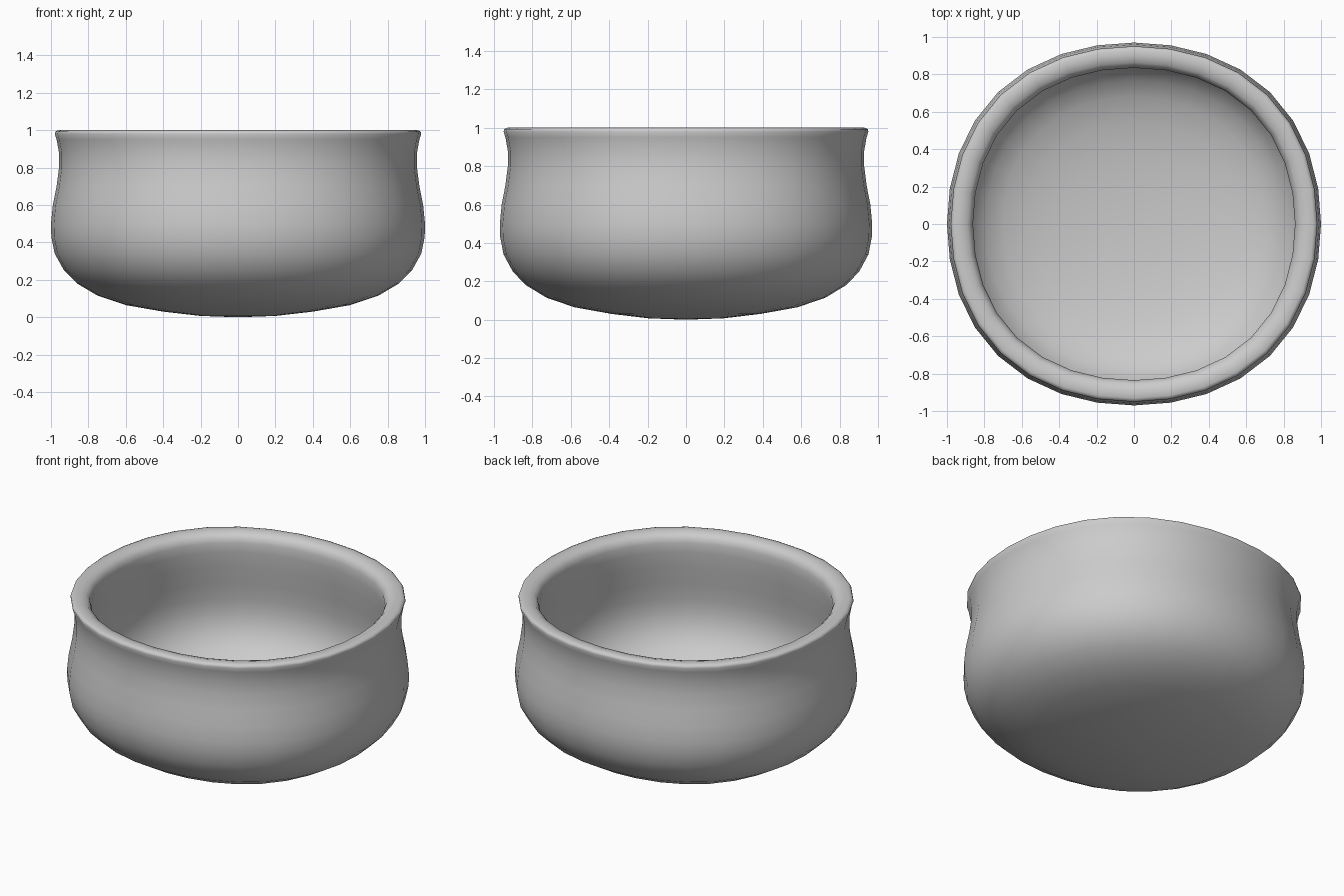
import bpy, bmesh
from math import cos, sin, tau

if "Cube" in bpy.data.objects:
    bpy.data.objects.remove(bpy.data.objects["Cube"])

SEGMENTS = 32
Y_SCALE = 0.97

# Profile (radius, height): outside from the base up, over the rim, down inside
profile = [
    (0.2, 0.007), (0.4, 0.03), (0.6, 0.065), (0.75, 0.115), (0.86, 0.18),
    (0.93, 0.25), (0.98, 0.34), (0.998, 0.43), (1.0, 0.5), (0.99, 0.6),
    (0.97, 0.7), (0.957, 0.8), (0.957, 0.88), (0.97, 0.95), (0.98, 0.98),
    (0.976, 0.993), (0.96, 1.0), (0.925, 1.0), (0.89, 0.99), (0.87, 0.97),
    (0.861, 0.94), (0.862, 0.88), (0.873, 0.78), (0.893, 0.66), (0.908, 0.55),
    (0.908, 0.47), (0.893, 0.39), (0.855, 0.31), (0.79, 0.24), (0.7, 0.19),
    (0.56, 0.145), (0.38, 0.115), (0.2, 0.1),
]

bm = bmesh.new()


def ring(radius, z):
    """One slightly squared oval ring of the bowl."""
    verts = []
    for i in range(SEGMENTS):
        a = tau * i / SEGMENTS
        r = radius * (1 + 0.014 * (1 - cos(4 * a)))
        verts.append(bm.verts.new((r * cos(a), r * sin(a) * Y_SCALE, z)))
    return verts


def fan(verts, z):
    """Close a ring with a triangle fan."""
    centre = bm.verts.new((0, 0, z))
    for i in range(SEGMENTS):
        bm.faces.new((centre, verts[i], verts[(i + 1) % SEGMENTS]))


# Walls and rim
rings = [ring(r, z) for r, z in profile]
for low, high in zip(rings, rings[1:]):
    for i in range(SEGMENTS):
        j = (i + 1) % SEGMENTS
        bm.faces.new((low[i], low[j], high[j], high[i]))

# Underside and inner floor
fan(rings[0], 0.0)
fan(rings[-1], 0.095)
bmesh.ops.recalc_face_normals(bm, faces=bm.faces)

mesh = bpy.data.meshes.new("bowl")
bm.to_mesh(mesh)
bm.free()
mesh.shade_smooth()
bowl = bpy.data.objects.new("bowl", mesh)
bpy.context.collection.objects.link(bowl)
